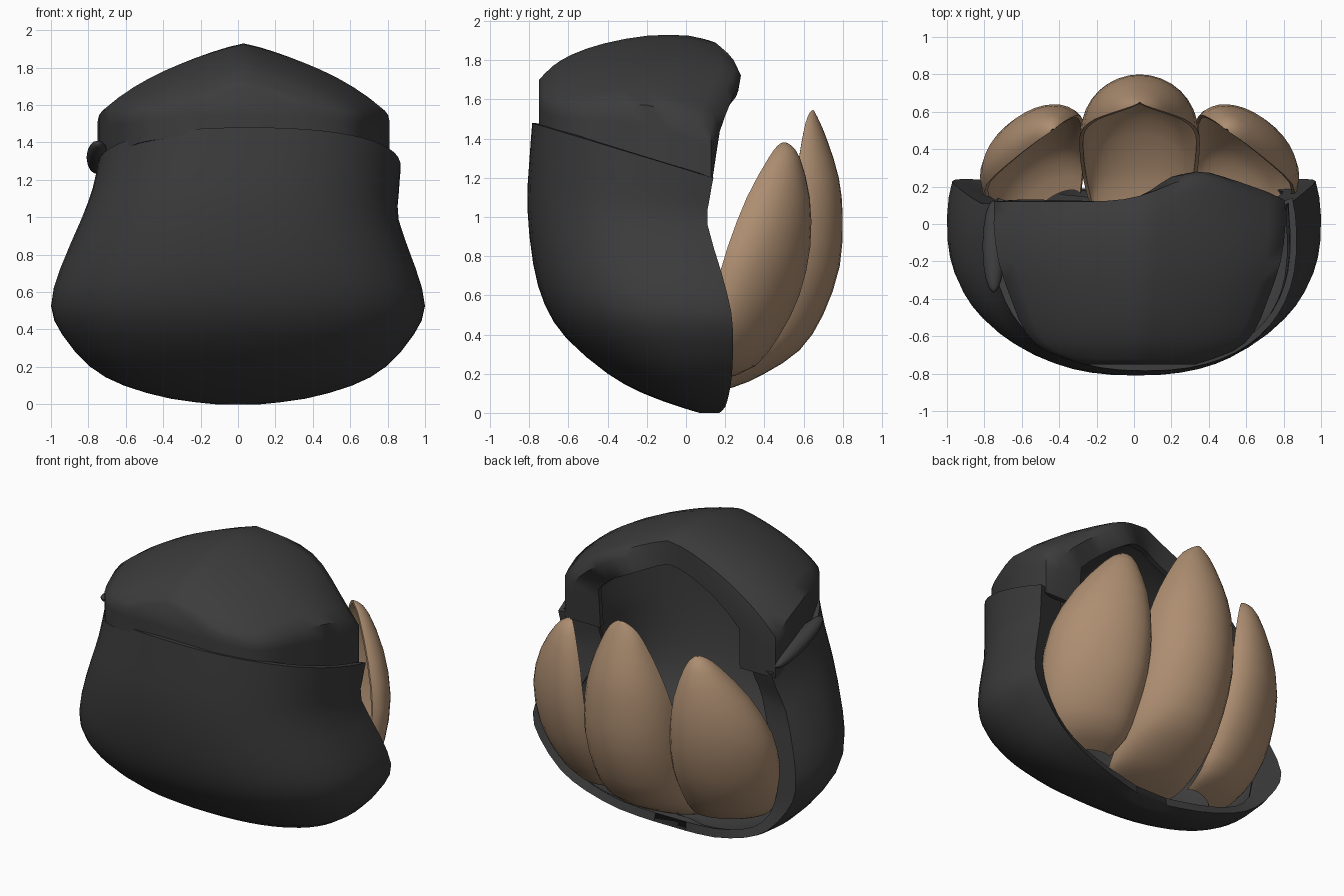
import bpy, math

if "Cube" in bpy.data.objects:
    bpy.data.objects.remove(bpy.data.objects["Cube"])

def material(name, rgb):
    m = bpy.data.materials.new(name)
    m.diffuse_color = (*rgb, 1)
    m.use_nodes = True
    m.node_tree.nodes["Principled BSDF"].inputs["Base Color"].default_value = m.diffuse_color
    return m

dark = material("dark_shell", (0.045, 0.045, 0.045))
tan = material("tan", (0.42, 0.27, 0.165))

def spow(v, p):
    return math.copysign(abs(v) ** p, v)

def resample(rows, n):
    """Smoothly interpolate a table of section parameters (Catmull-Rom)."""
    out = []
    for i in range(len(rows) - 1):
        p1, p2 = rows[i], rows[i + 1]
        p0, p3 = rows[max(i - 1, 0)], rows[min(i + 2, len(rows) - 1)]
        for k in range(n):
            t = k / n
            out.append([b + 0.5 * t * (c - a + t * (2*a - 5*b + 4*c - d + t * (3*(b - c) + d - a)))
                        for a, b, c, d in zip(p0, p1, p2, p3)])
    return out + [list(rows[-1])]

def skin(name, sections, mat, thickness, cap=False):
    """Loft a grid of points and give it thickness on the inside."""
    n = len(sections[0])
    verts = [p for s in sections for p in s]
    faces = [(r*n + c, r*n + c + 1, (r+1)*n + c + 1, (r+1)*n + c)
             for r in range(len(sections) - 1) for c in range(n - 1)]
    if cap:
        faces.append(tuple(reversed(range(n))))
    me = bpy.data.meshes.new(name)
    me.from_pydata(verts, [], faces)
    me.materials.append(mat)
    ob = bpy.data.objects.new(name, me)
    bpy.context.collection.objects.link(ob)
    bpy.ops.object.select_all(action='DESELECT')
    ob.select_set(True)
    bpy.context.view_layer.objects.active = ob
    mod = ob.modifiers.new("thickness", 'SOLIDIFY')
    mod.thickness = thickness
    mod.offset = -1
    bpy.ops.object.modifier_apply(modifier=mod.name)
    bpy.ops.object.shade_smooth_by_angle(angle=math.radians(50))
    return ob

# Lower cup, open at the back: front z, back z, half width, front y, back y, centre x
cup_rows = [
    (0.00, 0.00, 0.12, 0.07, 0.17, 0), (0.03, 0.03, 0.36, -0.03, 0.20, 0),
    (0.10, 0.10, 0.61, -0.22, 0.22, 0), (0.20, 0.20, 0.79, -0.40, 0.235, 0),
    (0.38, 0.37, 0.94, -0.61, 0.24, 0), (0.55, 0.52, 1.00, -0.72, 0.23, 0),
    (0.76, 0.72, 0.95, -0.78, 0.18, 0), (1.05, 0.96, 0.85, -0.81, 0.11, 0.01),
    (1.28, 1.09, 0.82, -0.80, 0.12, 0.04), (1.48, 1.20, 0.81, -0.785, 0.14, 0.06)]
END = math.radians(105)
cup = []
for zf, zb, w, yf, yb, cx in resample(cup_rows, 2):
    k = spow(-math.cos(END), 0.85)
    yc = (yb + k * yf) / (1 + k)
    row = []
    for i in range(33):
        a = -END + 2 * END * i / 32
        y = yc - (yc - yf) * spow(math.cos(a), 0.85)
        z = zf + (zb - zf) * (y - yf) / (yb - yf)
        row.append((cx + w * spow(math.sin(a), 0.85), y, z))
    # Wide lips turned inward along the open back, fading out at the bottom
    b = min(1, zb / 0.35)
    wide = min(1, max(0, (zb - 0.3) / 0.6))
    def lip(p, f):
        return (cx + (p[0] - cx) * (1 - f * (0.03 + 0.10 * b + 0.15 * wide)),
                p[1] - f * (0.01 + 0.05 * b + 0.02 * wide), p[2] + 0.055 * f * (1 - b))
    cup.append([lip(row[0], 1), lip(row[0], 0.45)] + row + [lip(row[-1], 0.45), lip(row[-1], 1)])
skin("lower_cup", cup, dark, 0.035, cap=True)

# Hood: y, half width, ridge z, drop of the shoulders
hood_rows = [(-0.75, 0.30, 1.70, 0.10), (-0.68, 0.50, 1.77, 0.20), (-0.58, 0.61, 1.83, 0.265),
             (-0.42, 0.68, 1.885, 0.31), (-0.20, 0.755, 1.925, 0.355), (0.0, 0.78, 1.925, 0.41),
             (0.12, 0.775, 1.89, 0.45)]
hood = []
for y, w, ridge, drop in resample(hood_rows, 2):
    low = 1.48 - 0.305 * (y + 0.78) - 0.04
    shoulder = ridge - drop
    back = min(max((y + 0.3) / 0.43, 0), 1)
    row = []
    for i in range(25):
        s = i / 12 - 1
        q = abs(s)
        if q > 0.75:      # upright side wall
            f = (q - 0.75) / 0.25
            x, z = w, shoulder + (low - shoulder) * f
        else:             # sloping roof with a soft ridge
            f = q / 0.75
            x, z = w * f, ridge - (ridge - shoulder) * (0.75 * f ** 1.2 + 0.25 * f ** 4)
        x = math.copysign(x, s) + 0.03
        bump = 0.14 * math.exp(-((x - 0.36) / 0.27) ** 2)
        row.append((x, y + bump * back ** 2, z))
    hood.append(row)
# Back of the hood curling inward around a smaller opening
rim = hood[-1]
for fx, fz, dy in ((0.88, 0.90, 0.06), (0.66, 0.68, 0.03)):
    curl = []
    for x, y, z in rim:
        side = min(1, max(0, (abs(x) - 0.15) / 0.5))
        rise = min(1, max(0, (z - 1.15) / 0.4)) * (1 if x > 0 else 0.2)
        curl.append((0.03 + (x - 0.03) * fx, y + dy * side * rise,
                     z if z < 1.4 else 1.4 + (z - 1.4) * fz))
    hood.append(curl)
skin("hood", hood, dark, 0.035, cap=True)

# Small rolled edge where the hood meets the cup on the left
bpy.ops.mesh.primitive_uv_sphere_add(segments=16, ring_count=8, location=(-0.75, -0.12, 1.32))
roll = bpy.context.object
roll.name = "rolled_edge"
roll.scale = (0.06, 0.26, 0.05)
roll.rotation_euler = (-0.3, 0, 0)
roll.data.materials.append(dark)
bpy.ops.object.shade_smooth()

def petal(name, rows, tangent, side):
    """Cupped petal from z, chord centre x, y, half width, depth."""
    tx, ty = tangent
    sections = []
    for z, mx, my, w, d in resample(rows, 2):
        row = []
        for i in range(17):
            a = side * math.pi * (0.5 - i / 16)
            u, v = w * math.sin(a), d * math.cos(a)
            row.append((side * (mx + tx * u - ty * v) + 0.03, my + ty * u + tx * v, z))
        sections.append(row)
    skin(name, sections, tan, 0.02)

# Centre petal
petal("centre_petal", [
    (0.10, 0, 0.02, 0.20, 0.05), (0.13, 0, 0.10, 0.26, 0.14), (0.20, 0, 0.19, 0.29, 0.21),
    (0.32, 0, 0.29, 0.31, 0.29), (0.50, 0, 0.38, 0.32, 0.32), (0.75, 0, 0.47, 0.32, 0.315),
    (1.00, 0, 0.52, 0.295, 0.28), (1.20, 0, 0.56, 0.24, 0.22), (1.38, 0, 0.59, 0.16, 0.135),
    (1.48, 0, 0.61, 0.10, 0.075), (1.53, 0, 0.63, 0.04, 0.03), (1.545, 0, 0.645, 0.008, 0.006)],
    (1, 0), 1)

# Mirrored side petals
side_rows = [
    (0.17, -0.45, 0.07, 0.17, 0.08), (0.24, -0.49, 0.17, 0.24, 0.15), (0.40, -0.54, 0.25, 0.30, 0.185),
    (0.60, -0.56, 0.33, 0.325, 0.20), (0.85, -0.565, 0.395, 0.31, 0.195), (1.10, -0.53, 0.445, 0.23, 0.16),
    (1.30, -0.49, 0.485, 0.11, 0.09), (1.365, -0.475, 0.495, 0.045, 0.04), (1.38, -0.465, 0.50, 0.01, 0.008)]
for name, side in (("left_petal", 1), ("right_petal", -1)):
    petal(name, side_rows, (0.81, 0.585), side)
